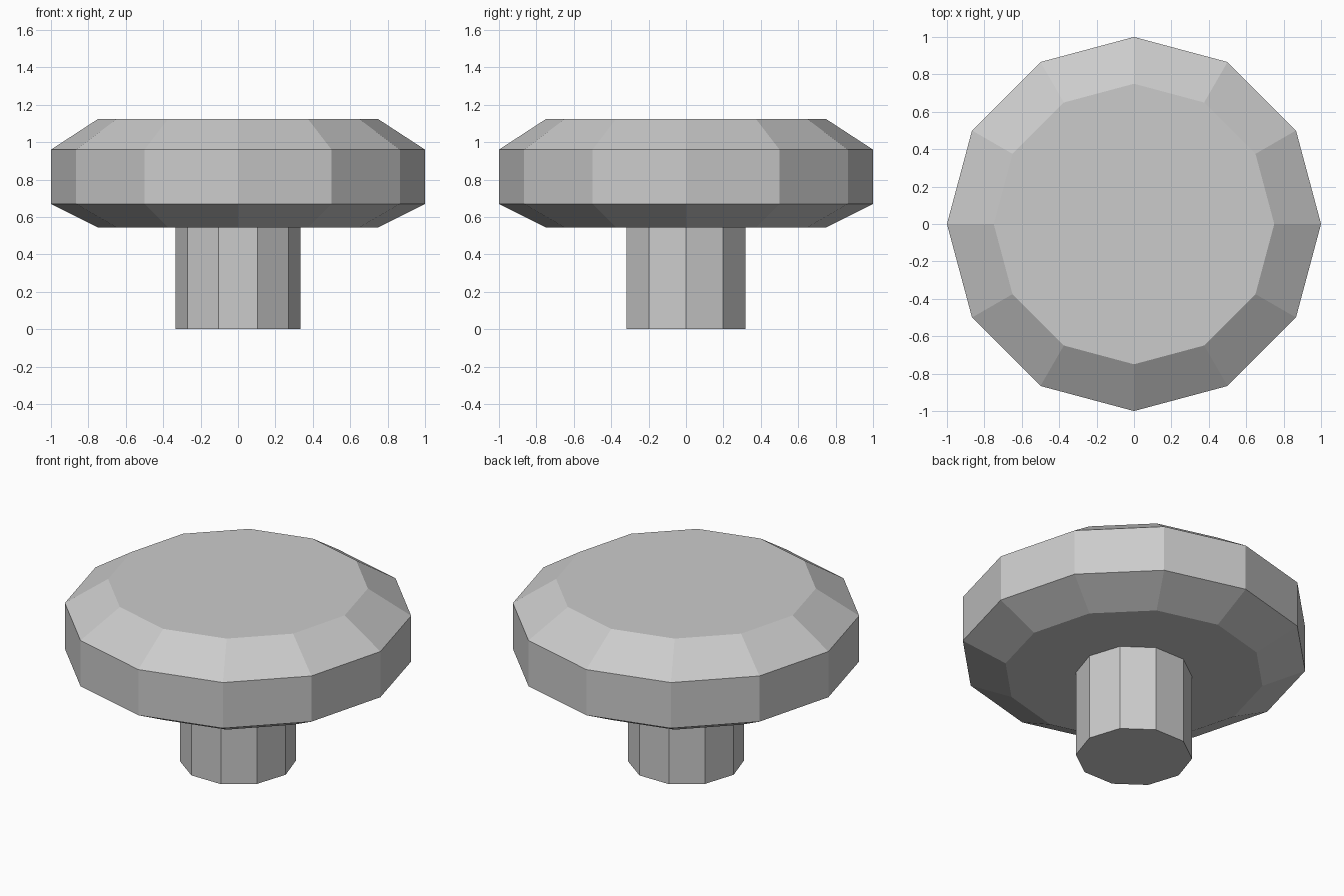
import bpy
import bmesh
from math import cos, sin, tau

cube = bpy.data.objects.get("Cube")
if cube:
    bpy.data.objects.remove(cube, do_unlink=True)

# Single plain grey
grey = bpy.data.materials.new("plain_grey")
grey.use_nodes = True
colour = (0.6, 0.6, 0.6, 1)
grey.diffuse_color = colour
grey.node_tree.nodes["Principled BSDF"].inputs["Base Color"].default_value = colour


def lathe(name, sides, profile):
    """Closed faceted solid from (radius, height) rings, bottom to top."""
    bm = bmesh.new()
    rings = [[bm.verts.new((r * cos(tau * i / sides), r * sin(tau * i / sides), z))
              for i in range(sides)] for r, z in profile]
    for low, high in zip(rings, rings[1:]):
        for i in range(sides):
            j = (i + 1) % sides
            bm.faces.new((low[i], low[j], high[j], high[i]))
    bm.faces.new(rings[0][::-1])
    bm.faces.new(rings[-1])
    mesh = bpy.data.meshes.new(name)
    bm.to_mesh(mesh)
    bm.free()
    mesh.materials.append(grey)
    obj = bpy.data.objects.new(name, mesh)
    bpy.context.collection.objects.link(obj)
    return obj


# Bevelled twelve-sided cap on a ten-sided stem
lathe("cap", 12, [(0.75, 0.545), (1, 0.67), (1, 0.96), (0.75, 1.123)])
lathe("stem", 10, [(0.335, 0), (0.335, 0.545)])
